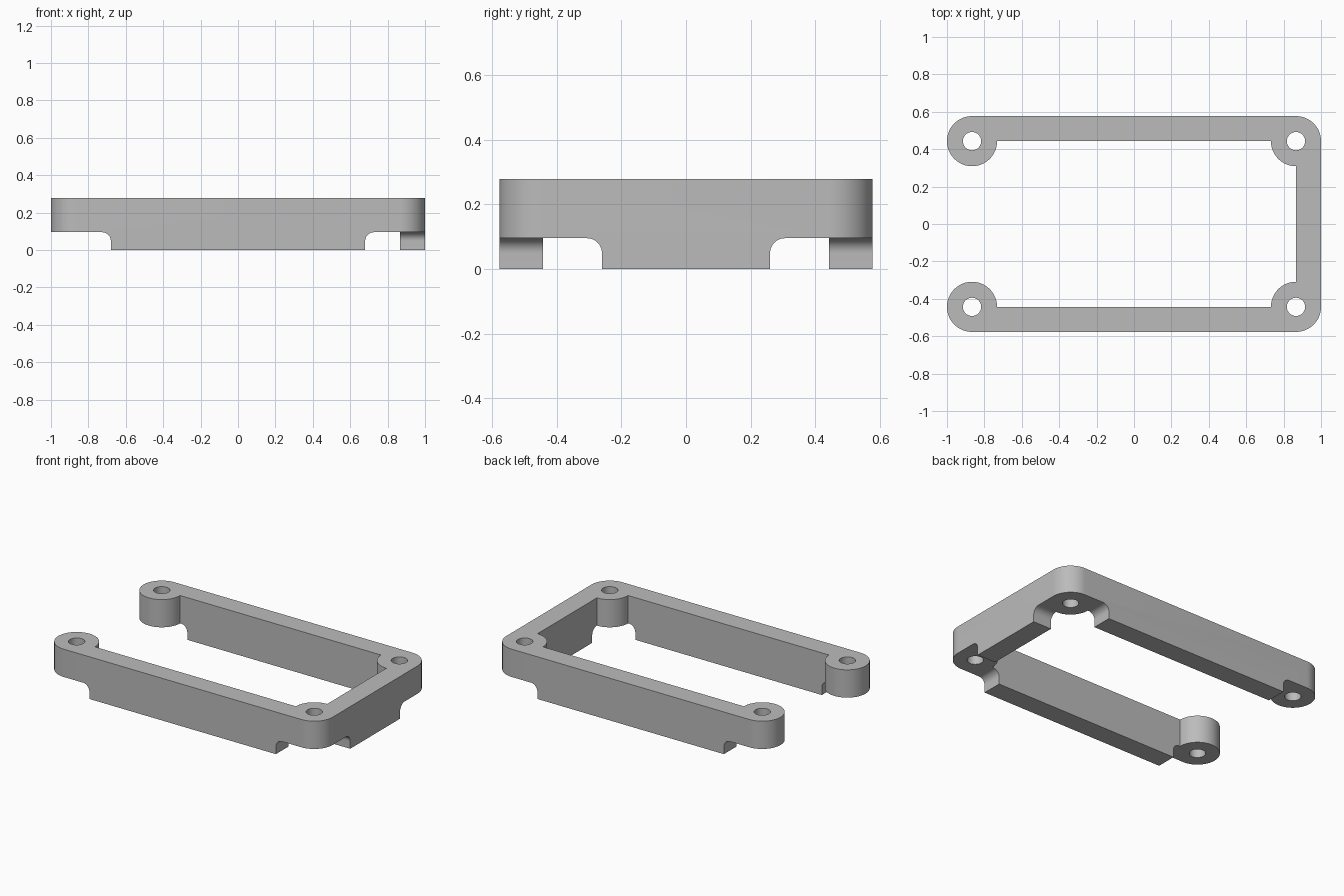
import bpy, bmesh
from math import radians, cos, sin
from mathutils import Vector

old = bpy.data.objects.get("Cube")
if old:
    bpy.data.objects.remove(old)

# Main dimensions
R = 0.134            # boss radius, also the wall thickness
CX, CY = 0.866, 0.443   # boss centres
HEIGHT = 0.278
NOTCH = 0.095        # underside of the bosses
FILLET = 0.046
HOLE = 0.049
FRONT_FOOT, SIDE_FOOT = 0.68, 0.26   # half lengths of the wall feet

grey = bpy.data.materials.new("grey plastic")
grey.use_nodes = True
grey.diffuse_color = (0.5, 0.5, 0.5, 1)
grey.node_tree.nodes["Principled BSDF"].inputs["Base Color"].default_value = (0.5, 0.5, 0.5, 1)


def arc(cx, cy, r, start, end, step=5):
    n = max(1, round(abs(end - start) / step))
    angles = [radians(start + (end - start) * i / n) for i in range(n + 1)]
    return [(cx + r * cos(a), cy + r * sin(a)) for a in angles]


def prism(name, points, offset):
    """Extrude a closed loop of 3D points by an offset."""
    bm = bmesh.new()
    face = bm.faces.new([bm.verts.new(p) for p in points])
    out = bmesh.ops.extrude_face_region(bm, geom=[face])
    moved = [v for v in out["geom"] if isinstance(v, bmesh.types.BMVert)]
    bmesh.ops.translate(bm, verts=moved, vec=Vector(offset))
    bmesh.ops.recalc_face_normals(bm, faces=bm.faces)
    mesh = bpy.data.meshes.new(name)
    bm.to_mesh(mesh)
    bm.free()
    mesh.materials.append(grey)
    obj = bpy.data.objects.new(name, mesh)
    bpy.context.collection.objects.link(obj)
    return obj


def cut(body, cutter):
    cutter.hide_render = True
    mod = body.modifiers.new("cut", "BOOLEAN")
    mod.operation = "DIFFERENCE"
    mod.solver = "EXACT"
    mod.object = cutter
    bpy.context.view_layer.objects.active = body
    bpy.ops.object.modifier_apply(modifier=mod.name)
    bpy.data.objects.remove(cutter)


def notch_profile(foot, reach):
    """Void beside a wall foot, with its inner top corner rounded."""
    return ([(reach, -0.1), (reach, NOTCH)]
            + arc(foot + FILLET, NOTCH - FILLET, FILLET, 90, 180, 7.5)
            + [(foot, -0.1)])


# U-shaped frame with four round bosses
outline = (arc(CX, -CY, R, -90, 0) + arc(CX, CY, R, 0, 90)
           + arc(-CX, CY, R, 90, 360)
           + arc(CX, CY, R, 180, 270) + arc(CX, -CY, R, 90, 180)
           + arc(-CX, -CY, R, 0, 270))
frame = prism("bracket_frame", [(x, y, 0) for x, y in outline], (0, 0, HEIGHT))

# Notches beneath the bosses
for sy in (-1, 1):
    for sx in (-1, 1):
        pts = [(sx * u, sy * 0.305, z) for u, z in notch_profile(FRONT_FOOT, 1.1)]
        cut(frame, prism("long_wall_notch", pts, (0, sy * 0.4, 0)))
    pts = [(0.728, sy * u, z) for u, z in notch_profile(SIDE_FOOT, 0.7)]
    cut(frame, prism("end_wall_notch", pts, (0.4, 0, 0)))

# Screw holes through the bosses
for sx in (-1, 1):
    for sy in (-1, 1):
        ring = arc(sx * CX, sy * CY, HOLE, 0, 360, 10)[:-1]
        cut(frame, prism("hole_cutter", [(x, y, -0.1) for x, y in ring], (0, 0, 0.6)))

bpy.ops.object.select_all(action="DESELECT")
frame.select_set(True)
bpy.context.view_layer.objects.active = frame
bpy.ops.object.shade_smooth_by_angle(angle=radians(30))
